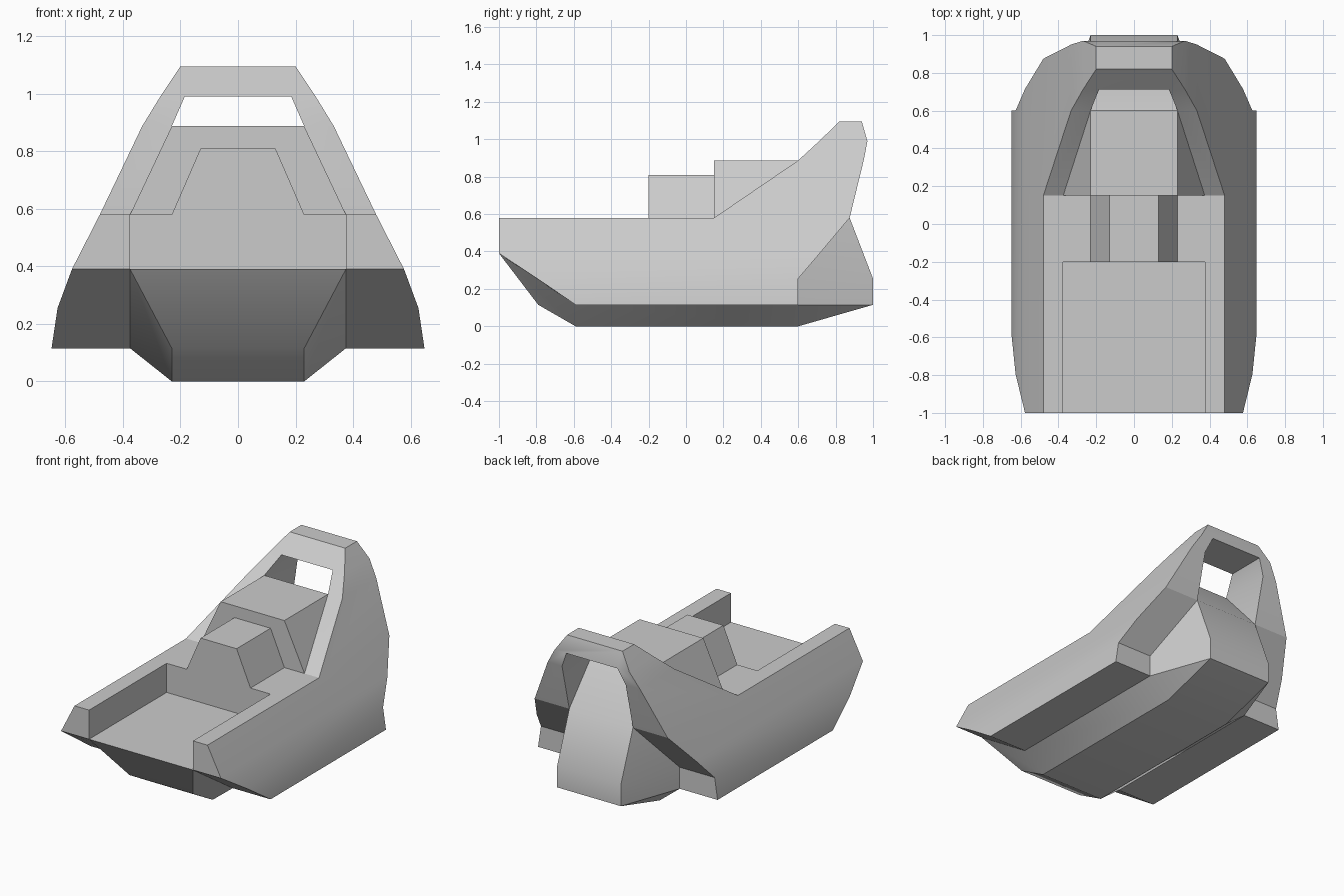
import bpy, bmesh, math
from mathutils import Vector

if "Cube" in bpy.data.objects:
    bpy.data.objects.remove(bpy.data.objects["Cube"])

faces = []          # (part name, outline)


def both(part, *pts):
    """One face on the right side and its mirror on the left."""
    faces.append((part, list(pts)))
    faces.append((part, [(-x, y, z) for x, y, z in pts]))


def span(part, *pts):
    """One face across the middle: a half outline closed by its mirror."""
    faces.append((part, list(pts) + [(-x, y, z) for x, y, z in reversed(pts)]))


# Outer skin levels from bottom to top: x, z, front y, back y
levels = [(.648, .115, -.59, .6), (.627, .255, -.795, .6), (.577, .39, -1, .715),
          (.48, .58, -1, .875), (.333, .887, .6, .95), (.27, .99, .712, .97),
          (.2, 1.095, .82, .94)]
F = [(x, yf, z) for x, z, yf, yb in levels]
B = [(x, yb, z) for x, z, yf, yb in levels]
W, N = .375, .23                       # hull half widths, wide and narrow
rail_end = (.48, .15, .58)

# Shared corners
floor_f, floor_b = (W, -1, .39), (W, -.2, .39)
rail_f, rail_b = (W, -1, .58), (W, -.2, .58)
chine_f, chine_b = (W, -.59, .115), (W, .6, .115)
tail_root = (W, .6, .255)
hoop_foot = (W, .15, .58)
in4f, in4b = (N, .6, .887), (N, .95, .887)
in5f, in5b = (.185, .712, .99), (.185, .97, .99)
keel = [in4f, (N, .875, .58), (N, 1, .255), (N, 1, .115), (N, .6, 0),
        (N, -.59, 0), (N, -.79, .115), floor_f]
waist, tail_top, tail_low, keel_b, keel_f, nose = keel[1:7]
step_f, step_b = (N, -.2, .58), (N, .15, .58)
cap_f, cap_b = (.13, -.2, .81), (.13, .15, .81)
cover_f = (N, .15, .887)

# Side panels: outer skin, underside, front and back ends, rails
p = "side_panels"
for i in range(6):
    if i == 2:
        both(p, F[2], B[2], B[3], rail_end, F[3])
    else:
        both(p, rail_end if i == 3 else F[i], B[i], B[i + 1], F[i + 1])
both(p, F[0], F[1], F[2], floor_f, chine_f)
both(p, F[0], B[0], chine_b, chine_f)
both(p, B[0], B[1], tail_root, chine_b)
both(p, B[1], B[2], B[3], waist, tail_root)
both(p, F[2], F[3], rail_f, floor_f)
both(p, F[3], rail_end, hoop_foot, step_b, step_f, rail_b, rail_f)

# Rear hoop: front, back, top and opening
p = "rear_hoop"
both(p, rail_end, F[4], in4f, hoop_foot)
both(p, F[4], F[5], in5f, in4f)
span(p, in5f, F[5], F[6])
both(p, B[3], B[4], in4b, waist)
both(p, B[4], B[5], in5b, in4b)
span(p, in5b, B[5], B[6])
span(p, F[6], B[6])
span(p, in5f, in5b)
both(p, in4f, in4b, in5b, in5f)
both(p, in4f, in4b, waist)

# Open front bay: floor, side walls, bulkhead
p = "front_bay"
span(p, floor_f, floor_b)
both(p, floor_f, rail_f, rail_b, floor_b)
span(p, floor_b, rail_b, step_f, cap_f)

# Stepped humps behind the bay
p = "stepped_cover"
both(p, step_f, cap_f, cap_b, step_b)
span(p, cap_f, cap_b)
both(p, hoop_foot, cover_f, (0, .15, .887), (0, .15, .81), cap_b, step_b)
both(p, hoop_foot, cover_f, in4f)
span(p, cover_f, in4f)

# Lower hull: centre strip from hump down the tail to the nose, and its sides
p = "lower_hull"
for a, b in zip(keel, keel[1:]):
    span(p, a, b)
both(p, chine_f, chine_b, keel_b, keel_f)
both(p, floor_f, nose, keel_f, chine_f)
both(p, chine_b, keel_b, tail_low)
both(p, chine_b, tail_low, tail_top, tail_root)
both(p, tail_root, tail_top, waist)

# Weld everything once so that all normals face outward
bm = bmesh.new()
names = list(dict.fromkeys(n for n, _ in faces))
verts = {}
for name, pts in faces:
    vs = []
    for q in pts:
        key = tuple(round(c, 4) + 0.0 for c in q)
        if key not in verts:
            verts[key] = bm.verts.new(Vector(key))
        vs.append(verts[key])
    bm.faces.new(vs).material_index = names.index(name)
bmesh.ops.recalc_face_normals(bm, faces=bm.faces[:])

# Split into named parts
for i, name in enumerate(names):
    part = bm.copy()
    bmesh.ops.delete(part, geom=[f for f in part.faces if f.material_index != i],
                     context='FACES')
    for f in part.faces:
        f.material_index = 0
    me = bpy.data.meshes.new(name)
    part.to_mesh(me)
    part.free()
    ob = bpy.data.objects.new(name, me)
    bpy.context.collection.objects.link(ob)
    bpy.ops.object.select_all(action='DESELECT')
    ob.select_set(True)
    bpy.context.view_layer.objects.active = ob
    bpy.ops.object.shade_smooth_by_angle(angle=math.radians(28))
bm.free()
